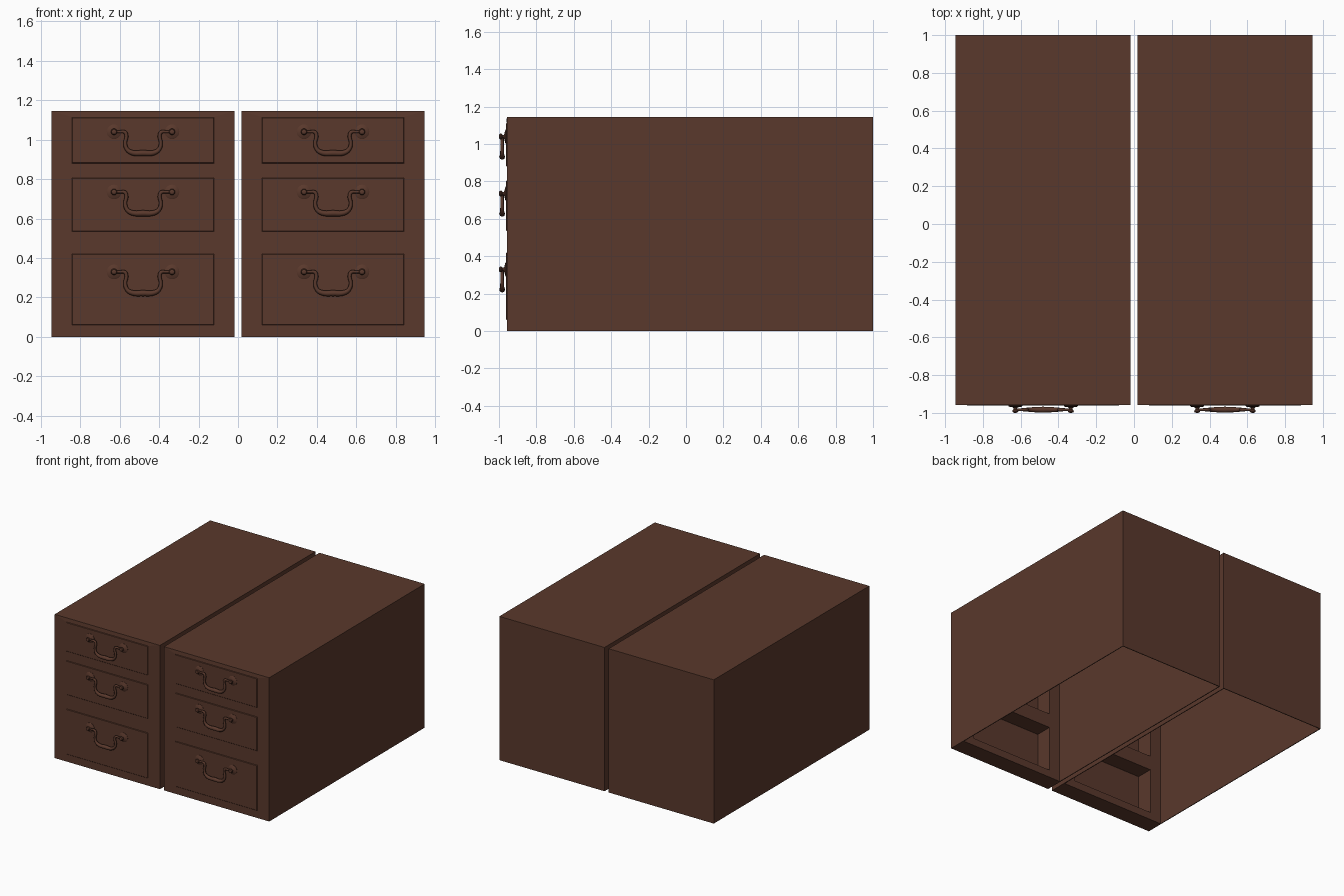
import bpy, bmesh, math
from mathutils import Matrix, Vector

if "Cube" in bpy.data.objects:
    bpy.data.objects.remove(bpy.data.objects["Cube"])

wood = bpy.data.materials.new("dark_brown")
wood.diffuse_color = (0.101, 0.040, 0.025, 1)
wood.use_nodes = True
wood.node_tree.nodes["Principled BSDF"].inputs["Base Color"].default_value = wood.diffuse_color

CX, HALF = 0.4815, 0.4635           # cabinet centre and half width
FRONT, BACK, TOP = -0.957, 1.0, 1.145
DW = 0.36                           # drawer half width
T, DEPTH = 0.006, 0.14              # panel thickness, front frame depth
DRAWERS = [(0.06, 0.42, 0.33), (0.535, 0.805, 0.735), (0.88, 1.112, 1.04)]


def finish(name, bm, smooth=False):
    me = bpy.data.meshes.new(name)
    bmesh.ops.recalc_face_normals(bm, faces=bm.faces)
    bm.to_mesh(me)
    bm.free()
    ob = bpy.data.objects.new(name, me)
    me.materials.append(wood)
    bpy.context.collection.objects.link(ob)
    if smooth:
        bpy.ops.object.select_all(action='DESELECT')
        bpy.context.view_layer.objects.active = ob
        ob.select_set(True)
        bpy.ops.object.shade_smooth_by_angle(angle=math.radians(35))
    return ob


def box(bm, x0, x1, y0, y1, z0, z1):
    m = Matrix.Translation(((x0 + x1) / 2, (y0 + y1) / 2, (z0 + z1) / 2))
    bmesh.ops.create_cube(bm, size=1, matrix=m @ Matrix.Diagonal((x1 - x0, y1 - y0, z1 - z0, 1)))


def lathe(bm, cx, cz, profile, n=20):
    # stacked rings of (radius, y) around an axis along y
    rings = [[bm.verts.new((cx + r * math.cos(2 * math.pi * i / n), y,
                            cz + r * math.sin(2 * math.pi * i / n))) for i in range(n)]
             for r, y in profile]
    for a, b in zip(rings, rings[1:]):
        for i in range(n):
            j = (i + 1) % n
            bm.faces.new((a[i], a[j], b[j], b[i]))
    bm.faces.new(rings[0])
    bm.faces.new(rings[-1])


def bail(name, cx, cz):
    # half of the swinging handle: x offset, z offset, thickness factor
    half = [(0.147, 0, 0.7), (0.118, 0, 0.7), (0.092, -0.002, 0.9), (0.084, -0.022, 0.9),
            (0.090, -0.055, 0.9), (0.082, -0.088, 1.0), (0.055, -0.106, 1.25)]
    pts = [(-x, z, r) for x, z, r in half] + [(0, -0.108, 1.5)] + half[::-1]
    cu = bpy.data.curves.new(name, 'CURVE')
    cu.dimensions = '3D'
    cu.bevel_depth, cu.bevel_resolution, cu.use_fill_caps = 0.0105, 2, True
    sp = cu.splines.new('BEZIER')
    sp.resolution_u = 5
    sp.bezier_points.add(len(pts) - 1)
    for bp, (x, z, r) in zip(sp.bezier_points, pts):
        bp.co = (cx + x, -0.983, cz + z)
        bp.radius = r
        bp.handle_left_type = bp.handle_right_type = 'AUTO'
    cu.materials.append(wood)
    ob = bpy.data.objects.new(name, cu)
    bpy.context.collection.objects.link(ob)


for side, cx in (("left", -CX), ("right", CX)):
    x0, x1 = cx - HALF, cx + HALF

    # carcass shell, open underneath
    bm = bmesh.new()
    box(bm, x0, x0 + T, FRONT, BACK, 0, TOP)
    box(bm, x1 - T, x1, FRONT, BACK, 0, TOP)
    box(bm, x0 + T, x1 - T, BACK - T, BACK, 0, TOP)
    box(bm, x0 + T, x1 - T, FRONT, BACK - T, TOP - T, TOP)
    finish(side + "_carcass", bm)

    # front frame: two stiles and the rails between the drawers
    bm = bmesh.new()
    for a, b in ((x0 + T, cx - DW), (cx + DW, x1 - T)):
        box(bm, a, b, FRONT, FRONT + DEPTH, 0, TOP - T)
    lows = [0] + [d[1] for d in DRAWERS]
    highs = [d[0] for d in DRAWERS] + [TOP - T]
    for a, b in zip(lows, highs):
        box(bm, cx - DW, cx + DW, FRONT, FRONT + DEPTH, a, b)
    finish(side + "_front_frame", bm)

    # mitred strip along the top of the front
    bm = bmesh.new()
    outline = [(x0, TOP, 0.0005), (x1, TOP, 0.0005), (cx + DW, 1.115, 0.004), (cx - DW, 1.115, 0.004)]
    rear = [bm.verts.new((x, FRONT, z)) for x, z, d in outline]
    fore = [bm.verts.new((x, FRONT - d, z)) for x, z, d in outline]
    bm.faces.new(rear)
    bm.faces.new(fore)
    for i in range(4):
        j = (i + 1) % 4
        bm.faces.new((rear[i], rear[j], fore[j], fore[i]))
    finish(side + "_top_strip", bm)

    for n, (z0, z1, hz) in enumerate(DRAWERS, 1):
        tag = f"{side}_drawer_{n}"
        # drawer front with a softened edge
        bm = bmesh.new()
        box(bm, cx - DW, cx + DW, FRONT - 0.005, FRONT + 0.01, z0, z1)
        ob = finish(tag + "_front", bm)
        bev = ob.modifiers.new("edge", 'BEVEL')
        bev.width, bev.segments = 0.003, 1

        # round back plates and handle posts
        bm = bmesh.new()
        for s in (-1, 1):
            lathe(bm, cx + s * 0.147, hz, [
                (0.037, -0.955), (0.037, -0.964), (0.031, -0.968), (0.016, -0.970),
                (0.009, -0.974), (0.009, -0.981), (0.015, -0.986), (0.016, -0.992),
                (0.012, -0.998), (0.005, -1.0)])
        finish(tag + "_handle_posts", bm, True)
        bail(tag + "_handle_bail", cx, hz)
